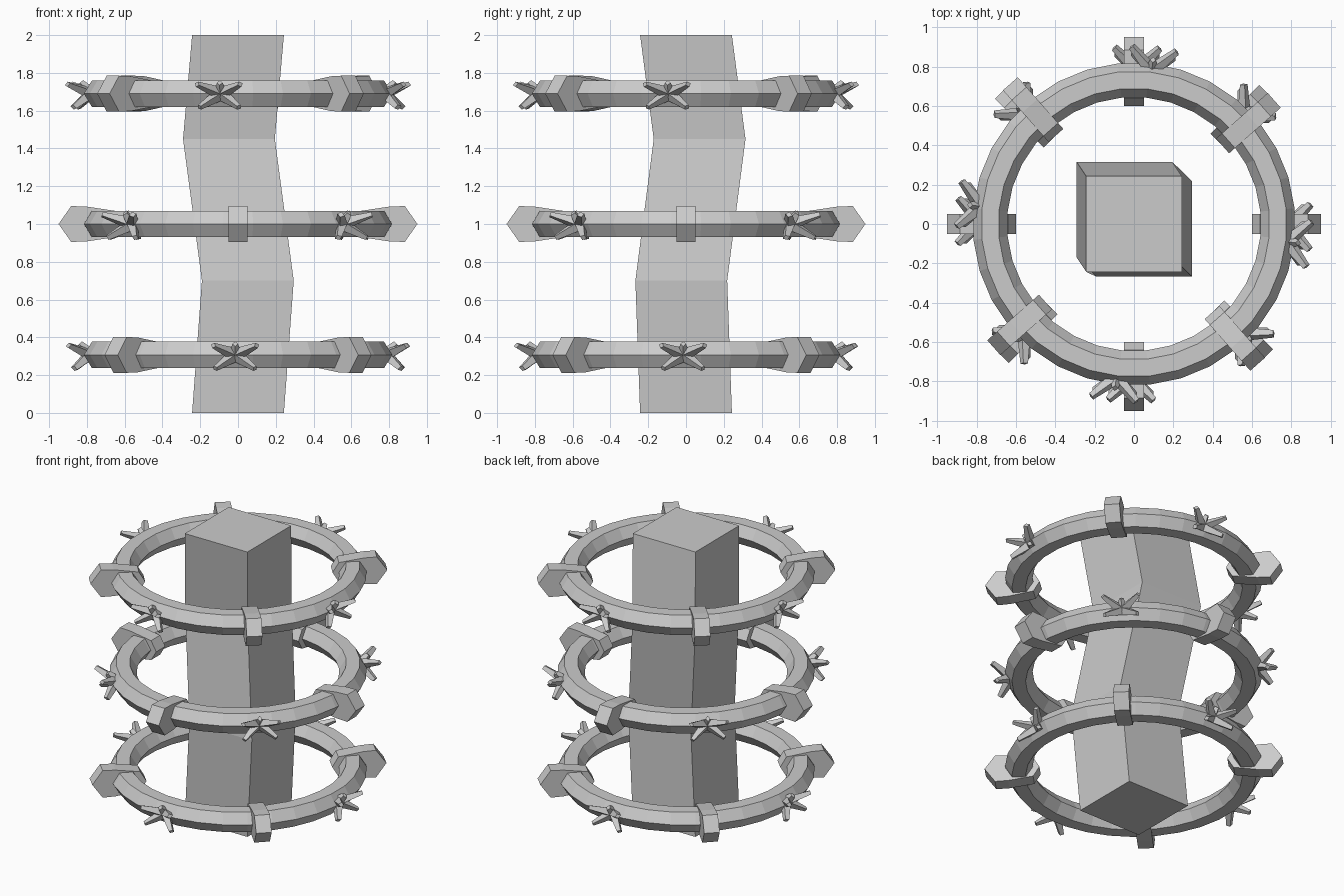
import bpy, bmesh
from math import cos, sin, pi, radians
from mathutils import Matrix, Vector

cube = bpy.data.objects.get("Cube")
if cube:
    bpy.data.objects.remove(cube)

grey = bpy.data.materials.new("stone_grey")
grey.use_nodes = True
grey.diffuse_color = (0.6, 0.6, 0.6, 1)
grey.node_tree.nodes["Principled BSDF"].inputs["Base Color"].default_value = (0.6, 0.6, 0.6, 1)


def finish(name, bm, matrix=Matrix()):
    """Turn a bmesh into a flat shaded grey object."""
    bmesh.ops.recalc_face_normals(bm, faces=bm.faces)
    mesh = bpy.data.meshes.new(name)
    bm.to_mesh(mesh)
    bm.free()
    mesh.materials.append(grey)
    obj = bpy.data.objects.new(name, mesh)
    obj.matrix_world = matrix
    bpy.context.collection.objects.link(obj)
    return obj


def loft(bm, loops, closed=False):
    """Skin a row of point loops, capped at the ends unless closed."""
    rows = [[bm.verts.new(p) for p in loop] for loop in loops]
    n = len(rows[0])
    pairs = list(zip(rows, rows[1:]))
    if closed:
        pairs.append((rows[-1], rows[0]))
    else:
        bm.faces.new(rows[0])
        bm.faces.new(rows[-1])
    for a, b in pairs:
        for i in range(n):
            j = (i + 1) % n
            bm.faces.new((a[i], a[j], b[j], b[i]))


def ring(name, z):
    """Hexagonal band swept around the column."""
    section = [(0.82, 0), (0.777, 0.07), (0.69, 0.07),
               (0.645, 0), (0.69, -0.07), (0.777, -0.07)]
    bm = bmesh.new()
    steps = 32
    loops = []
    for k in range(steps):
        a = 2 * pi * (k + 0.5) / steps
        loops.append([(r * cos(a), r * sin(a), h) for r, h in section])
    loft(bm, loops, closed=True)
    finish(name, bm, Matrix.Translation((0, 0, z)))


def clasp(name, matrix):
    """Long hexagonal plate standing across the band."""
    outline = [(0.95, 0), (0.883, 0.095), (0.80, 0.092), (0.64, 0.068), (0.60, 0),
               (0.64, -0.068), (0.80, -0.092), (0.883, -0.095)]
    bm = bmesh.new()
    loft(bm, [[(r, t, h) for r, h in outline] for t in (-0.05, 0.05)])
    finish(name, bm, matrix)


def star(name, matrix):
    """Five arms that splay outward from the band."""
    tips = [(0.895, 0.115, 0.05), (0.895, -0.115, 0.05),
            (0.865, 0.105, -0.072), (0.865, -0.105, -0.072), (0.84, 0, 0.058)]
    bm = bmesh.new()
    root = Vector((0.785, 0, 0))
    for tip in map(Vector, tips):
        along = (tip - root).normalized()
        side = along.cross(Vector((1, 0, 0))).normalized()
        deep = along.cross(side)
        loops = []
        for centre, wide, thick in ((root, 0.036, 0.036), (tip, 0.015, 0.02)):
            loops.append([centre + side * wide, centre + deep * thick,
                          centre - side * wide, centre - deep * thick])
        loft(bm, loops)
    finish(name, bm, matrix)


# Bent square column
bm = bmesh.new()
half = 0.243
corners = [(-half, -half), (half, -half), (half, half), (-half, half)]
levels = [(0, 0, 0), (0.052, -0.025, 0.7), (-0.048, 0.072, 1.45), (0, 0, 2)]
loft(bm, [[(cx + x, cy + y, z) for x, y in corners] for cx, cy, z in levels])
finish("column", bm)

# Three bands, each with four clasps and four stars
bands = [("lower", 0.307, 45, -1), ("middle", 1.0, 0, 44.5), ("upper", 1.69, 41.4, -6.6)]
for label, z, clasp_turn, star_turn in bands:
    ring(label + "_ring", z)
    for k in range(4):
        for build, part, turn in ((clasp, "clasp", clasp_turn), (star, "star", star_turn)):
            spin = Matrix.Rotation(radians(turn + 90 * k), 4, 'Z')
            build(f"{label}_{part}_{k + 1}", Matrix.Translation((0, 0, z)) @ spin)
